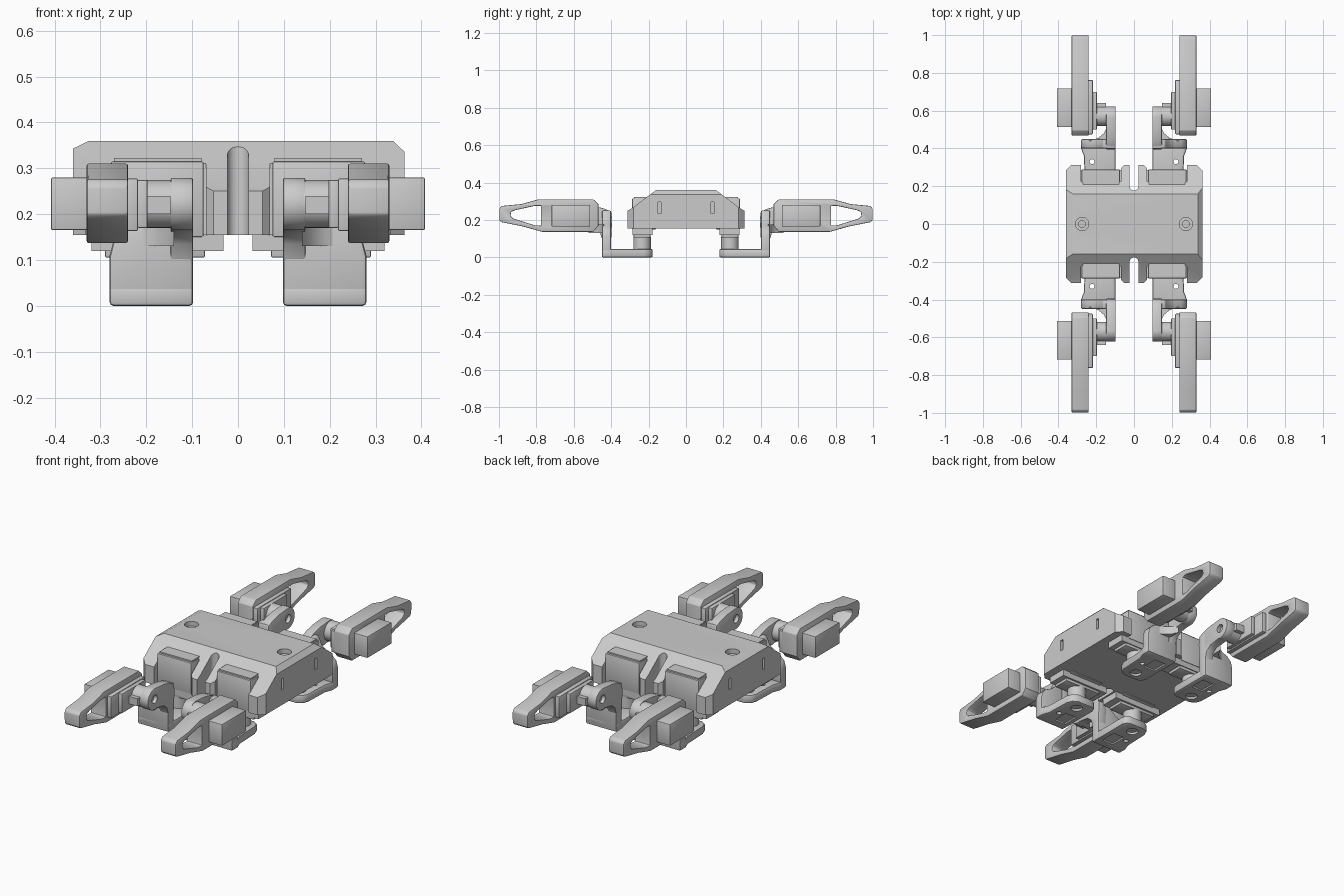
import bpy, bmesh, math
from mathutils import Vector

if "Cube" in bpy.data.objects:
    bpy.data.objects.remove(bpy.data.objects["Cube"], do_unlink=True)

grey = bpy.data.materials.new("light_grey")
grey.use_nodes = True
grey.diffuse_color = (0.6, 0.6, 0.6, 1)
grey.node_tree.nodes["Principled BSDF"].inputs["Base Color"].default_value = (0.6, 0.6, 0.6, 1)


def activate(ob):
    bpy.ops.object.select_all(action="DESELECT")
    ob.select_set(True)
    bpy.context.view_layer.objects.active = ob


def apply_modifier(ob, mod):
    activate(ob)
    bpy.ops.object.modifier_apply(modifier=mod.name)


def prism(name, points, axis, lo, hi, sx=1, sy=1, bevel=0):
    """Extrude a 2D outline along an axis, mirrored by the signs sx and sy."""
    def place(p, t):
        v = {"x": (t, p[0], p[1]), "y": (p[0], t, p[1]), "z": (p[0], p[1], t)}[axis]
        return Vector((v[0] * sx, v[1] * sy, v[2]))
    bm = bmesh.new()
    ends = [[bm.verts.new(place(p, t)) for p in points] for t in (lo, hi)]
    for ring in ends:
        bm.faces.new(ring)
    for i in range(len(points)):
        j = (i + 1) % len(points)
        bm.faces.new((ends[0][i], ends[0][j], ends[1][j], ends[1][i]))
    bmesh.ops.recalc_face_normals(bm, faces=bm.faces)
    mesh = bpy.data.meshes.new(name)
    bm.to_mesh(mesh)
    bm.free()
    mesh.materials.append(grey)
    ob = bpy.data.objects.new(name, mesh)
    bpy.context.collection.objects.link(ob)
    if bevel:
        round_edges(ob, bevel)
    return ob


def round_edges(ob, width):
    mod = ob.modifiers.new("round", "BEVEL")
    mod.width, mod.segments, mod.limit_method = width, 2, "ANGLE"
    mod.angle_limit = math.radians(40)
    apply_modifier(ob, mod)


def circle(cx, cy, r, start=0, end=360, n=28):
    count = n if end - start == 360 else n + 1
    angles = [math.radians(start + (end - start) * i / n) for i in range(count)]
    return [(cx + r * math.cos(a), cy + r * math.sin(a)) for a in angles]


def rect(x0, y0, x1, y1):
    return [(x0, y0), (x1, y0), (x1, y1), (x0, y1)]


def cut(ob, cutter):
    mod = ob.modifiers.new("cut", "BOOLEAN")
    mod.object, mod.operation, mod.solver = cutter, "DIFFERENCE", "EXACT"
    apply_modifier(ob, mod)
    bpy.data.objects.remove(cutter, do_unlink=True)


def smooth(ob):
    activate(ob)
    bpy.ops.object.shade_smooth_by_angle(angle=math.radians(35))


# Body shell: sloped ends, then corner and roof-edge chamfers
half = [(0.16, 0.36), (0.29, 0.262), (0.312, 0.25), (0.312, 0.155)]
body = prism("body_shell", half + [(-y, z) for y, z in reversed(half)], "x", -0.36, 0.363)
for edge, rise, run in ((-1, 0.02, 0.04), (1, 0.026, 0.026)):
    cut(body, prism("cutter", [(0.363 - run, 0.361), (0.364, 0.361 - rise), (0.5, 0.361 - rise),
                               (0.5, 0.5), (0.363 - run, 0.5)], "y", -1, 1, edge))
for sx in (-1, 1):
    # Screw wells and side slots
    cut(body, prism("cutter", circle(0.275, 0, 0.035), "z", 0.335, 0.5, sx))
    cut(body, prism("cutter", circle(0.275, 0, 0.018), "z", 0.26, 0.5, sx))
    for sy in (-1, 1):
        cut(body, prism("cutter", rect(0.133, 0.235, 0.151, 0.295), "x", 0.34, 0.5, sx, sy))
        # Motor pockets and chamfered corners
        cut(body, prism("cutter", rect(0.07, 0.225, 0.28, 0.5), "z", 0, 0.5, sx, sy))
        cut(body, prism("cutter", [(0.325, 0.32), (0.37, 0.275), (0.37, 0.32)], "z", 0, 0.5, sx, sy))
        cut(body, prism("cutter", [(0.045, 0.32), (0.08, 0.285), (0.08, 0.32)], "z", 0, 0.5, sx, sy))
for sy in (-1, 1):
    # Cable slots in the middle of both ends
    cut(body, prism("cutter", circle(0, 0.2, 0.023, 180, 360, 12) + [(0.023, 0.5), (-0.023, 0.5)],
                    "z", 0, 0.5, 1, sy))
smooth(body)


def build_limb(sx, sy, tag):
    def part(name, points, axis, lo, hi, bevel=0):
        return prism(f"{name}_{tag}", points, axis, lo, hi, sx, sy, bevel)

    def hole(points, axis, lo, hi):
        return prism("cutter", points, axis, lo, hi, sx, sy)

    # Hip motor, its lower mount and turning horn
    done = [
        part("hip_motor", rect(0.075, 0.16, 0.277, 0.288), "z", 0.15, 0.315, 0.004),
        part("hip_motor_lip", rect(0.08, 0.16, 0.27, 0.278), "z", 0.308, 0.322),
        part("hip_motor_base", rect(0.072, 0.19, 0.29, 0.28), "z", 0.105, 0.155, 0.004),
        part("hip_mount", rect(0.032, 0.18, 0.32, 0.285), "z", 0.12, 0.156),
        part("hip_horn", circle(0.185, 0.235, 0.047), "z", 0.03, 0.11),
    ]

    # Swinging bracket: floor plate, upright wall and pivot ear
    floor = part("bracket_floor", [(0.13, 0.178), (0.22, 0.178), (0.248, 0.195), (0.26, 0.225),
                                   (0.265, 0.36), (0.28, 0.4), (0.28, 0.45), (0.098, 0.45),
                                   (0.098, 0.21), (0.107, 0.188)], "z", 0, 0.045, 0.008)
    cut(floor, hole(circle(0.222, 0.33, 0.013, n=16), "z", -1, 1))
    cut(floor, hole(circle(0.185, 0.235, 0.03), "z", -1, 0.012))
    cut(floor, hole(rect(0.125, 0.31, 0.195, 0.4), "z", -1, 0.008))
    wall = part("bracket_wall", [(0.098, 0.004), (0.28, 0.004), (0.28, 0.11), (0.272, 0.14), (0.25, 0.163),
                                 (0.215, 0.18), (0.185, 0.205), (0.165, 0.25), (0.098, 0.25)],
                "y", 0.4, 0.45, 0.008)
    fillet = part("bracket_fillet", [(0.14, 0.43), (0.24, 0.44), (0.19, 0.455), (0.16, 0.48),
                                     (0.14, 0.52)], "z", 0.13, 0.175)
    ear = part("pivot_ear", circle(0.565, 0.222, 0.057, -105, 90, 20) +
               [(0.49, 0.273), (0.44, 0.262), (0.4, 0.245), (0.395, 0.2), (0.4, 0.1),
                (0.45, 0.1), (0.46, 0.135), (0.49, 0.158)], "x", 0.098, 0.147, 0.004)
    cut(ear, hole(circle(0.565, 0.222, 0.022), "x", 0.05, 0.118))
    done += [floor, wall, fillet, ear]

    # Knee horn between the ear and the leg
    done += [
        part("knee_horn", circle(0.57, 0.222, 0.052), "x", 0.14, 0.2),
        part("knee_horn_block", rect(0.58, 0.2, 0.64, 0.24), "x", 0.147, 0.2),
    ]

    # Leg frame with a tapered tip and a window through it
    leg = part("leg_frame", [(0.468, 0.17), (0.495, 0.137), (0.77, 0.137), (0.87, 0.165), (0.985, 0.188),
                             (0.998, 0.2), (0.998, 0.26), (0.985, 0.275), (0.88, 0.285), (0.79, 0.31),
                             (0.495, 0.31), (0.468, 0.285)], "x", 0.24, 0.33)
    cut(leg, hole([(0.775, 0.17), (0.81, 0.172), (0.925, 0.208), (0.938, 0.222), (0.935, 0.243),
                   (0.915, 0.252), (0.81, 0.275), (0.775, 0.275)], "x", 0, 1))
    round_edges(leg, 0.008)
    done.append(leg)

    # Knee motor: outer case and inner gear side
    done += [
        part("knee_motor", rect(0.513, 0.165, 0.718, 0.28), "x", 0.3, 0.408, 0.004),
        part("knee_motor_inner", rect(0.475, 0.163, 0.762, 0.278), "x", 0.218, 0.25, 0.004),
        part("knee_motor_gear_cover", rect(0.5, 0.17, 0.7, 0.275), "x", 0.197, 0.22, 0.004),
    ]
    for ob in done:
        smooth(ob)


for sx, side in ((-1, "right"), (1, "left")):
    for sy, end in ((-1, "front"), (1, "back")):
        build_limb(sx, sy, f"{end}_{side}")
